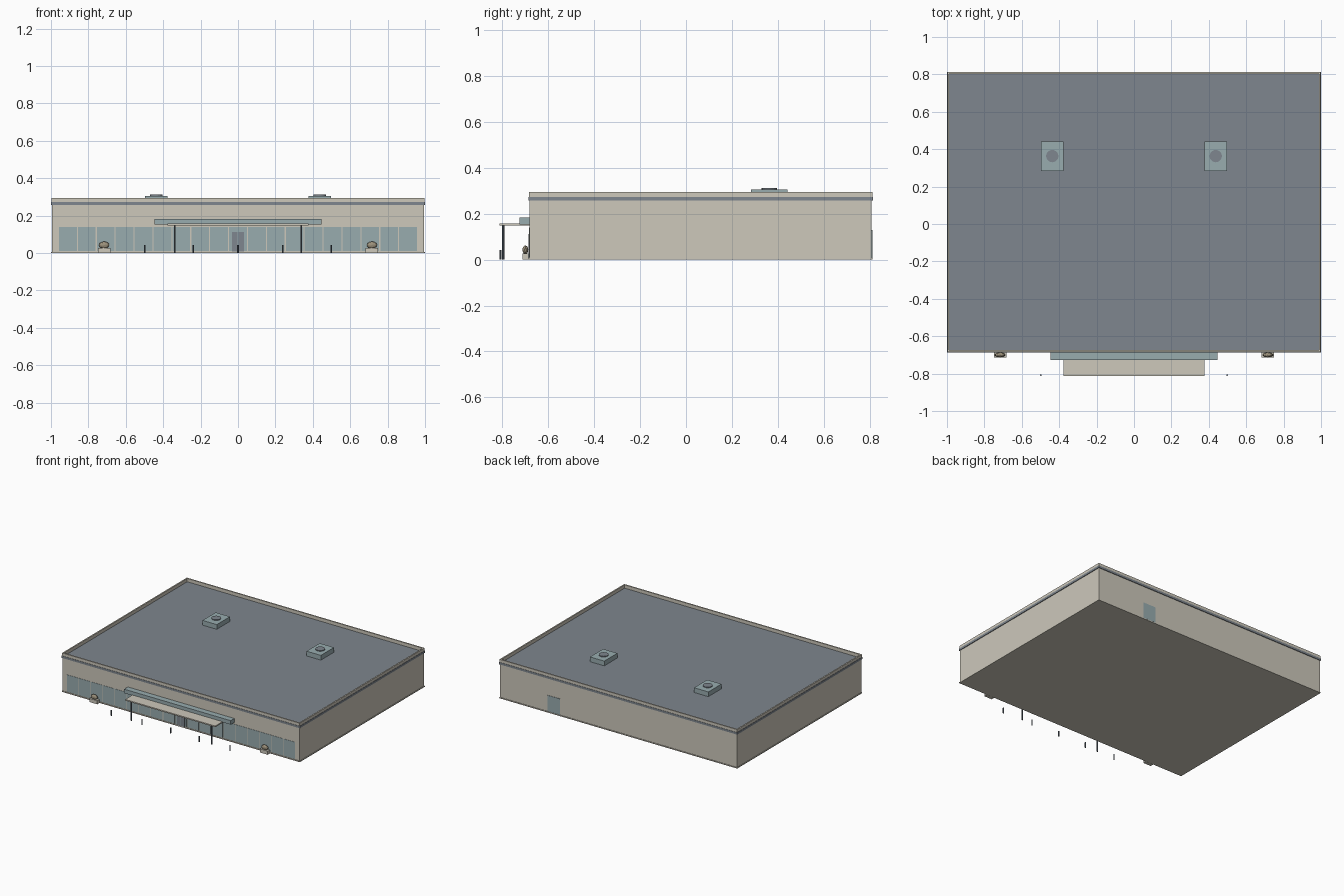
import bpy
import bmesh
from mathutils import Matrix, Vector

if "Cube" in bpy.data.objects:
    bpy.data.objects.remove(bpy.data.objects["Cube"], do_unlink=True)


def material(name, srgb):
    """Flat colour given as 0-255 sRGB, stored as linear."""
    linear = [((c / 255 + 0.055) / 1.055) ** 2.4 for c in srgb] + [1]
    mat = bpy.data.materials.new(name)
    mat.use_nodes = True
    mat.diffuse_color = linear
    mat.node_tree.nodes["Principled BSDF"].inputs["Base Color"].default_value = linear
    return mat


BEIGE = material("beige_wall", (205, 200, 187))
GLASS = material("blue_grey_glass", (152, 172, 175))
SLATE = material("slate", (126, 134, 142))
DARK = material("dark_slate", (92, 102, 112))
FOLIAGE = material("tan_foliage", (158, 147, 125))


def finish(name, bm, *mats):
    mesh = bpy.data.meshes.new(name)
    bm.to_mesh(mesh)
    bm.free()
    for mat in mats:
        mesh.materials.append(mat)
    obj = bpy.data.objects.new(name, mesh)
    bpy.context.collection.objects.link(obj)
    return obj


def add_box(bm, low, high):
    low, high = Vector(low), Vector(high)
    place = Matrix.Translation((low + high) / 2) @ Matrix.Diagonal((*(high - low), 1))
    bmesh.ops.create_cube(bm, size=1, matrix=place)


def box(name, low, high, mat):
    bm = bmesh.new()
    add_box(bm, low, high)
    return finish(name, bm, mat)


def cylinder(name, x, y, z0, z1, radius, sides, mat):
    bm = bmesh.new()
    bmesh.ops.create_cone(bm, cap_ends=True, segments=sides, radius1=radius, radius2=radius,
                          depth=z1 - z0, matrix=Matrix.Translation((x, y, (z0 + z1) / 2)))
    return finish(name, bm, mat)


FRONT, BACK, SIDE = -0.682, 0.809, 0.995
TOP, ROOF = 0.295, 0.27

# Main shell: walls with a recessed roof behind a thin parapet
bm = bmesh.new()
add_box(bm, (-SIDE, FRONT, 0), (SIDE, BACK, TOP))
roof = max(bm.faces, key=lambda f: f.calc_center_median().z)
bmesh.ops.inset_individual(bm, faces=[roof], thickness=0.01)
bmesh.ops.inset_individual(bm, faces=[roof], thickness=0, depth=ROOF - TOP)
roof.material_index = 1
finish("building_shell", bm, BEIGE, SLATE)


def wall_band(name, z0, z1, out, mat):
    """Trim running round all four walls."""
    bm = bmesh.new()
    for s in (-1, 1):
        x0, x1 = sorted((s * SIDE, s * (SIDE + out)))
        add_box(bm, (x0, FRONT - out, z0), (x1, BACK + out, z1))
    add_box(bm, (-SIDE, FRONT - out, z0), (SIDE, FRONT, z1))
    add_box(bm, (-SIDE, BACK, z0), (SIDE, BACK + out, z1))
    finish(name, bm, mat)


wall_band("stripe_band", 0.258, 0.274, 0.005, SLATE)
wall_band("parapet_cap", 0.274, TOP, 0.003, BEIGE)
wall_band("base_trim", 0, 0.007, 0.004, BEIGE)

# Front window row
bm = bmesh.new()
count, half_row = 19, 0.96
pitch = 2 * half_row / count
for i in range(count):
    x = -half_row + i * pitch
    add_box(bm, (x + 0.003, FRONT - 0.002, 0.012), (x + pitch - 0.003, FRONT + 0.001, 0.14))
finish("front_windows", bm, GLASS)

# Entrance door leaves and rear service door
for side, s in (("right", -1), ("left", 1)):
    x0, x1 = sorted((s * 0.003, s * 0.033))
    box(f"entrance_door_{side}", (x0, FRONT - 0.005, 0.008), (x1, FRONT - 0.001, 0.113), SLATE)
box("rear_door", (0.49, BACK - 0.001, 0.008), (0.595, BACK + 0.003, 0.13), GLASS)

# Entrance fascia, canopy and posts
box("entrance_fascia", (-0.447, -0.726, 0.153), (0.447, FRONT, 0.183), GLASS)
box("canopy", (-0.378, -0.813, 0.148), (0.378, FRONT, 0.157), BEIGE)
for side, s in (("right", -1), ("left", 1)):
    cylinder(f"canopy_post_{side}", s * 0.338, -0.796, 0, 0.149, 0.005, 8, DARK)

# Bollards along the kerb
for i, x in enumerate((-0.498, -0.24, 0, 0.24, 0.498)):
    cylinder(f"bollard_{i + 1}", x, -0.808, 0, 0.042, 0.0045, 8, DARK)

# Mirrored planters with shrubs, and rooftop units with fans
for side, s in (("right", -1), ("left", 1)):
    x = s * 0.716
    box(f"planter_{side}", (x - 0.033, -0.713, 0), (x + 0.033, -0.687, 0.027), BEIGE)
    bm = bmesh.new()
    bmesh.ops.create_icosphere(bm, subdivisions=2, radius=1,
                               matrix=Matrix.Translation((x, -0.7, 0.043))
                               @ Matrix.Diagonal((0.028, 0.013, 0.019, 1)))
    finish(f"shrub_{side}", bm, FOLIAGE)

    x = s * 0.437
    box(f"roof_unit_{side}", (x - 0.06, 0.284, ROOF), (x + 0.06, 0.442, 0.306), GLASS)
    cylinder(f"roof_fan_{side}", x, 0.363, 0.306, 0.312, 0.033, 20, SLATE)
